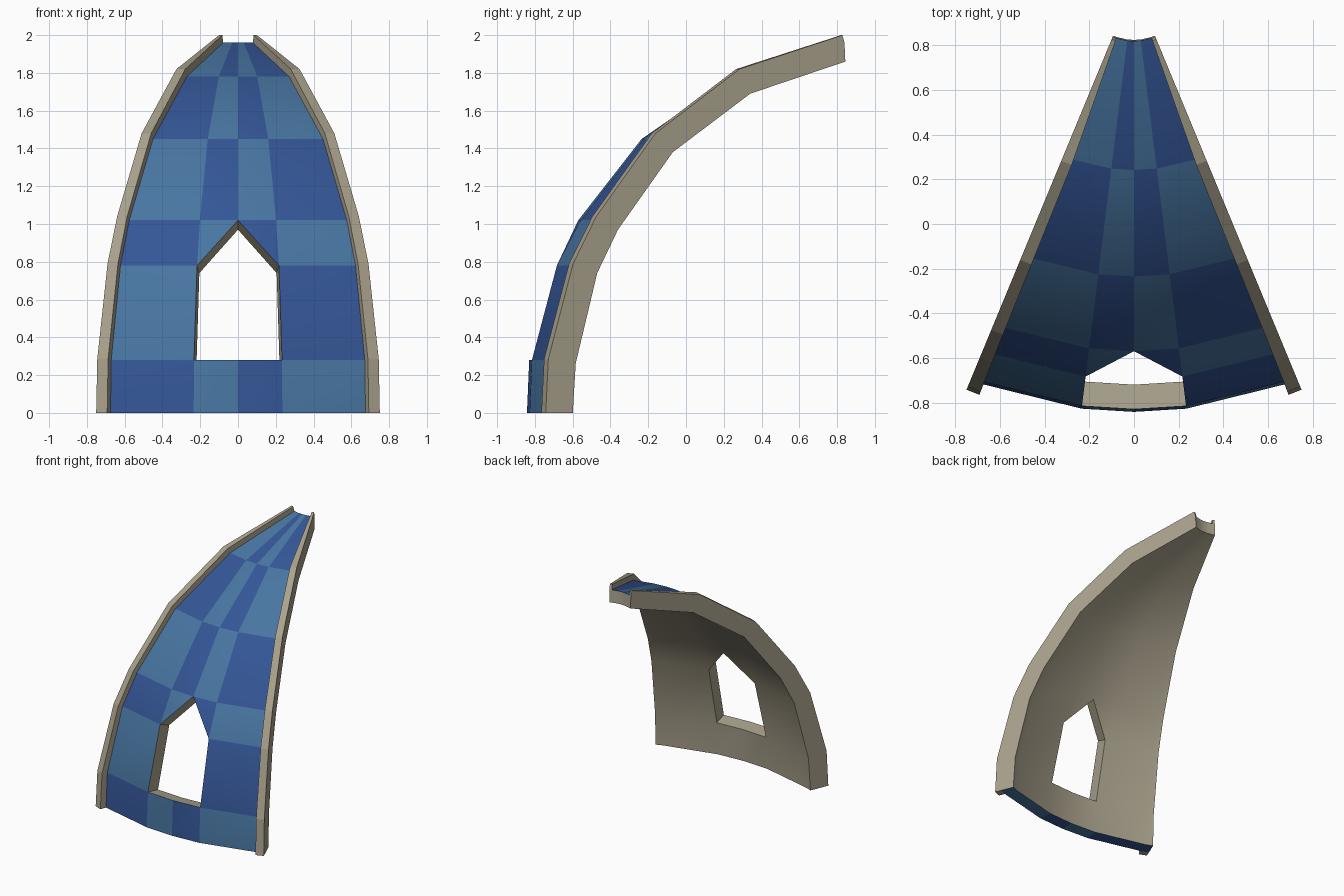
import bpy, bmesh, math

if "Cube" in bpy.data.objects:
    bpy.data.objects.remove(bpy.data.objects["Cube"])

AXIS_Y = 1.07                      # vertical axis of the full dome
HALF, WIN = math.radians(22.5), math.radians(7.05)

# Profiles as (radius, z), base to tip
OUTER = [(1.912, 0), (1.90, .28), (1.767, .78), (1.64, 1.02), (1.305, 1.45), (.828, 1.78), (.25, 1.96)]
INNER = [(1.807, 0), (1.79, .262), (1.667, .74), (1.548, .97), (1.234, 1.38), (.79, 1.69), (.245, 1.86)]
RIDGE = [(1.962, 0), (1.947, .285), (1.805, .79), (1.672, 1.04), (1.333, 1.48), (.852, 1.82), (.262, 2.0)]
RIB_W = [.061, .06, .058, .056, .053, .049, .018]
ROWS, COLS = 6, 6


def mat(name, c):
    m = bpy.data.materials.new(name)
    m.diffuse_color = (*c, 1)
    m.use_nodes = True
    m.node_tree.nodes["Principled BSDF"].inputs["Base Color"].default_value = m.diffuse_color
    return m


STONE = mat("stone", (.40, .36, .265))
LIGHT = mat("light blue tile", (.065, .18, .36))
DARK = mat("dark blue tile", (.034, .092, .305))


def point(profile, i, j):
    """Point at row i, column line j on a profile swept round the axis."""
    r, z = profile[i]
    edge = HALF - RIB_W[i] / OUTER[i][0]
    a = [-HALF, -edge, -WIN, 0, WIN, edge, HALF][j]
    return (r * math.sin(a), AXIS_Y - r * math.cos(a), z)


def tile(i, j):
    return 1 + (i + min(max(j, 1), 4)) % 2


class Builder:
    def __init__(self):
        self.bm, self.verts = bmesh.new(), {}

    def face(self, pts, index):
        vs = []
        for layer, i, j in pts:
            key = (id(layer), i, j)
            if key not in self.verts:
                self.verts[key] = self.bm.verts.new(point(layer, i, j))
            vs.append(self.verts[key])
        self.bm.faces.new(vs).material_index = index

    def finish(self, name):
        me = bpy.data.meshes.new(name)
        self.bm.to_mesh(me)
        self.bm.free()
        ob = bpy.data.objects.new(name, me)
        bpy.context.collection.objects.link(ob)
        for m in (STONE, LIGHT, DARK):
            me.materials.append(m)
        return ob


# Curved panel: grid of cells with a pointed window left open
cells = []
for i in range(ROWS):
    for j in range(COLS):
        if j in (2, 3) and i == 1:
            continue
        if (i, j) == (2, 2):
            c = [(2, 2), (3, 3), (3, 2)]
        elif (i, j) == (2, 3):
            c = [(2, 4), (3, 4), (3, 3)]
        else:
            c = [(i, j), (i, j + 1), (i + 1, j + 1), (i + 1, j)]
        cells.append((i, j, c))

panel = Builder()
edges = {}
for i, j, c in cells:
    if 0 < j < 5:                  # the outermost strips are covered by ribs
        panel.face([(OUTER, *p) for p in c], tile(i, j))
    panel.face([(INNER, *p) for p in reversed(c)], 0)
    for a, b in zip(c, c[1:] + c[:1]):
        edges[(a, b)] = j
# Rim faces: base edge is tiled, window reveal and other edges are stone
for (a, b), j in edges.items():
    if (b, a) not in edges:
        base = a[0] == 0 and b[0] == 0
        panel.face([(OUTER, *b), (OUTER, *a), (INNER, *a), (INNER, *b)],
                   tile(0, j) if base else 0)
shell = panel.finish("dome_panel")
bpy.context.view_layer.objects.active = shell
shell.select_set(True)
bpy.ops.object.shade_smooth_by_angle(angle=math.radians(32))

# Raised ribs along both side edges
for name, j in (("left_rib", 0), ("right_rib", 5)):
    rib = Builder()
    k = j + 1
    for i in range(ROWS):
        n = i + 1
        rib.face([(RIDGE, i, j), (RIDGE, i, k), (RIDGE, n, k), (RIDGE, n, j)], 0)
        rib.face([(OUTER, i, j), (RIDGE, i, j), (RIDGE, n, j), (OUTER, n, j)], 0)
        rib.face([(RIDGE, i, k), (OUTER, i, k), (OUTER, n, k), (RIDGE, n, k)], 0)
    rib.face([(OUTER, 0, j), (OUTER, 0, k), (RIDGE, 0, k), (RIDGE, 0, j)], 0)
    rib.face([(RIDGE, ROWS, j), (RIDGE, ROWS, k), (OUTER, ROWS, k), (OUTER, ROWS, j)], 0)
    rib.finish(name)
